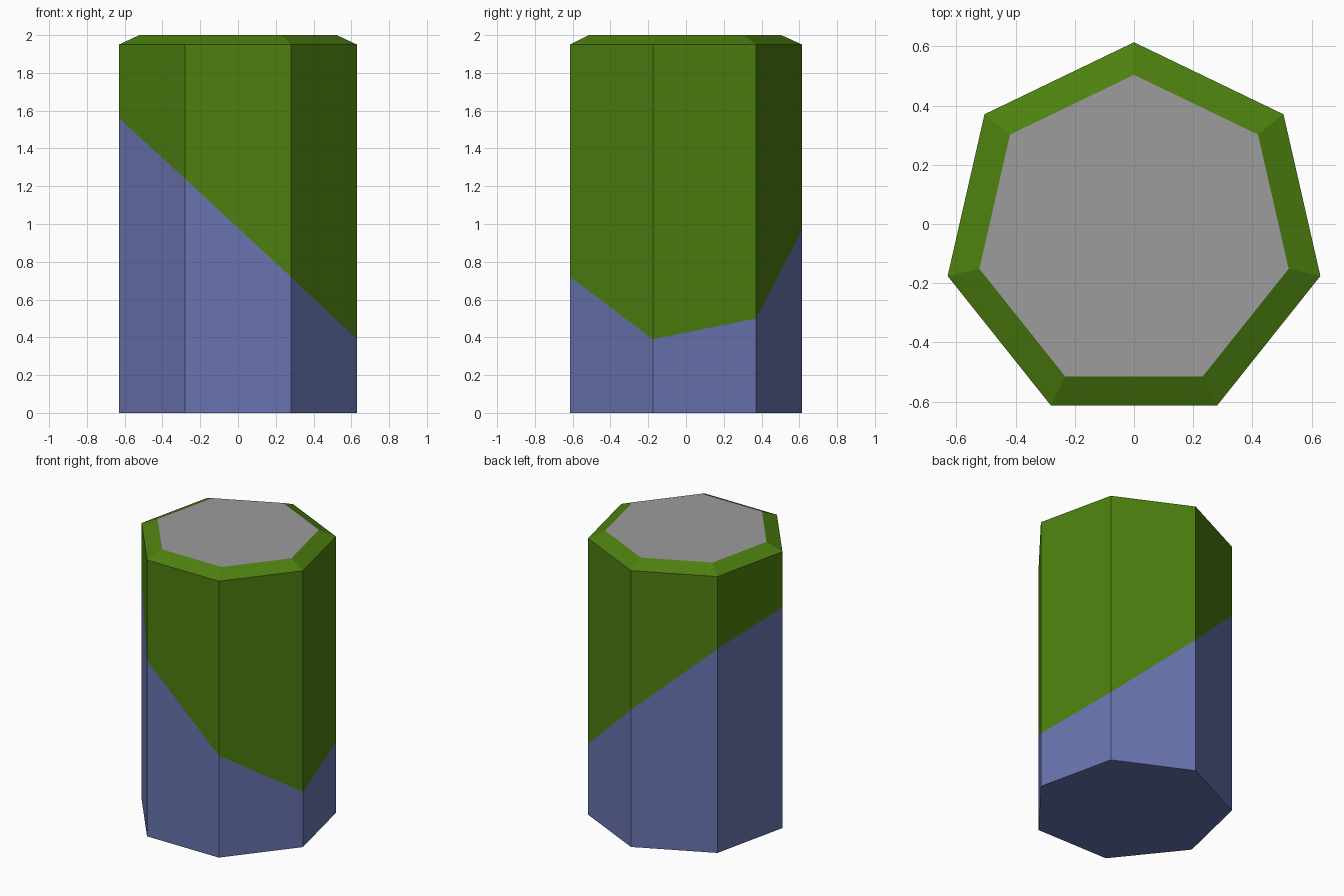
import bpy, bmesh, math
from mathutils import Vector

if "Cube" in bpy.data.objects:
    bpy.data.objects.remove(bpy.data.objects["Cube"])

SIDES, CY = 7, -0.032          # heptagon, shifted so its bounds are centred
R_OUT, R_TOP = 0.646, 0.536


def srgb(*c):
    return [((v / 255 + 0.055) / 1.055) ** 2.4 if v > 10 else v / 255 / 12.92 for v in c] + [1]


def material(name, *c):
    m = bpy.data.materials.new(name)
    m.diffuse_color = srgb(*c)
    m.use_nodes = True
    m.node_tree.nodes["Principled BSDF"].inputs["Base Color"].default_value = m.diffuse_color
    return m


mats = [material("blue", 105, 116, 176), material("green", 77, 128, 15), material("grey", 156, 156, 156)]

bm = bmesh.new()


def ring(radius, z):
    a = math.tau / SIDES
    return [bm.verts.new((radius * math.sin(-i * a), CY + radius * math.cos(i * a), z)) for i in range(SIDES)]


# Column with a chamfered top
rings = [ring(R_OUT, 0), ring(R_OUT, 1.95), ring(R_TOP, 2)]
for lo, hi in zip(rings, rings[1:]):
    for i in range(SIDES):
        j = (i + 1) % SIDES
        bm.faces.new((lo[i], lo[j], hi[j], hi[i]))
bm.faces.new(rings[0][::-1])
top = bm.faces.new(rings[2])
bmesh.ops.recalc_face_normals(bm, faces=bm.faces)

# Slanted colour split
point, normal = Vector((0, 0, 0.973)), Vector((0.929, 0.011, 1)).normalized()
bmesh.ops.bisect_plane(bm, geom=bm.verts[:] + bm.edges[:] + bm.faces[:], plane_co=point, plane_no=normal)
for f in bm.faces:
    f.normal_update()
    above = (f.calc_center_median() - point).dot(normal) > 0
    flat_top = f.normal.z > 0.99
    f.material_index = 2 if flat_top else int(above)

mesh = bpy.data.meshes.new("heptagonal_column")
bm.to_mesh(mesh)
bm.free()
for m in mats:
    mesh.materials.append(m)
bpy.context.collection.objects.link(bpy.data.objects.new("heptagonal_column", mesh))
